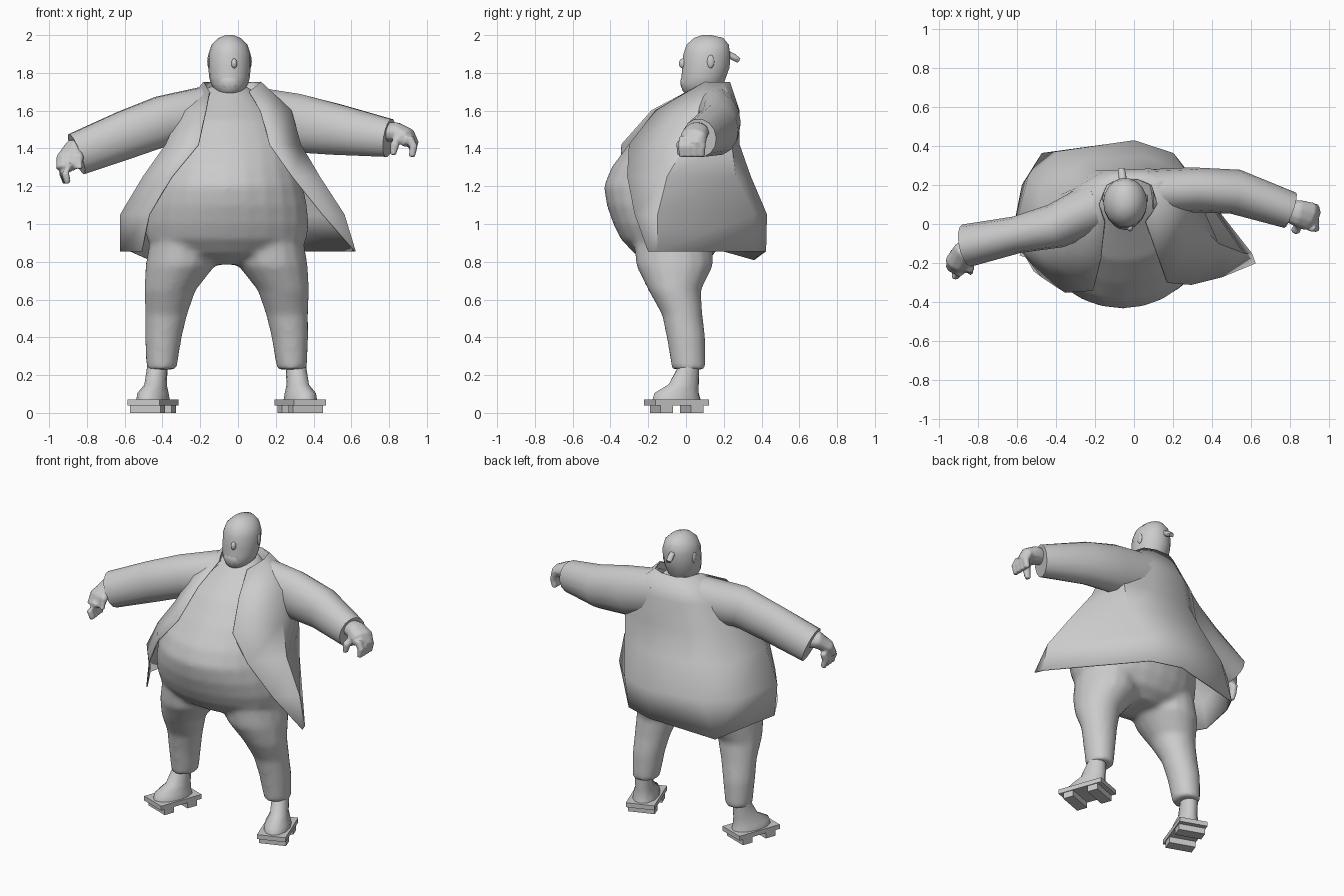
import bpy
import bmesh
import math
from mathutils import Vector, Matrix

if "Cube" in bpy.data.objects:
    bpy.data.objects.remove(bpy.data.objects["Cube"])

AXIS = -0.06          # the stance is symmetric about this x
SPLAY = math.radians(20)
parts = []

clay = bpy.data.materials.new("plain grey")
clay.use_nodes = True
clay.diffuse_color = (0.6, 0.6, 0.6, 1)
clay.node_tree.nodes["Principled BSDF"].inputs["Base Color"].default_value = clay.diffuse_color


def finish(name, bm):
    """Turn a bmesh into a named, coloured object."""
    bmesh.ops.recalc_face_normals(bm, faces=bm.faces)
    mesh = bpy.data.meshes.new(name)
    bm.to_mesh(mesh)
    bm.free()
    mesh.materials.append(clay)
    obj = bpy.data.objects.new(name, mesh)
    bpy.context.collection.objects.link(obj)
    parts.append(obj)
    return obj


def skin(name, rings, closed=True):
    """Bridge rows of points; closed rows become a capped solid."""
    bm = bmesh.new()
    rows = [[bm.verts.new(point) for point in ring] for ring in rings]
    count = len(rows[0])
    for low, high in zip(rows, rows[1:]):
        for i in range(count if closed else count - 1):
            j = (i + 1) % count
            bm.faces.new((low[i], low[j], high[j], high[i]))
    if closed:
        bm.faces.new(rows[0])
        bm.faces.new(rows[-1])
    return finish(name, bm)


def oval(centre, across, along, sides):
    angles = [math.tau * i / sides for i in range(sides)]
    return [centre + across * math.cos(a) + along * math.sin(a) for a in angles]


def loft(name, levels, sides=16, shift=0.0):
    """Horizontal ovals: height, centre x, centre y, radius x, radius y."""
    return skin(name, [oval(Vector((x + shift, y, z)), Vector((rx, 0, 0)), Vector((0, ry, 0)), sides)
                       for z, x, y, rx, ry in levels])


def limb(name, path, sides=12):
    """Tube along a path: x, y, z, radius sideways, radius upward."""
    points = [Vector(p[:3]) for p in path]
    rings = []
    for i, (point, knot) in enumerate(zip(points, path)):
        heading = points[min(i + 1, len(points) - 1)] - points[max(i - 1, 0)]
        heading.normalize()
        helper = Vector((0, 0, 1)) if abs(heading.z) < 0.9 else Vector((1, 0, 0))
        across = heading.cross(helper).normalized()
        up = across.cross(heading)
        rings.append(oval(point, across * knot[3], up * knot[4], sides))
    return skin(name, rings)


def blob(name, centre, size):
    bm = bmesh.new()
    bmesh.ops.create_uvsphere(bm, u_segments=12, v_segments=8, radius=1)
    bm.transform(Matrix.Translation(centre) @ Matrix.Diagonal((*size, 1)))
    return finish(name, bm)


def box(name, centre, size):
    bm = bmesh.new()
    bmesh.ops.create_cube(bm, size=1)
    bm.transform(Matrix.Translation(centre) @ Matrix.Diagonal((*size, 1)))
    return finish(name, bm)


def fuse(name, pieces, voxel, rounds):
    """Blend overlapping pieces into one soft form."""
    bpy.ops.object.select_all(action="DESELECT")
    for obj in pieces:
        obj.select_set(True)
        parts.remove(obj)
    bpy.context.view_layer.objects.active = pieces[0]
    bpy.ops.object.join()
    body = pieces[0]
    body.name = name
    remesh = body.modifiers.new("blend", "REMESH")
    remesh.mode = "VOXEL"
    remesh.voxel_size = voxel
    remesh.use_smooth_shade = True
    soften = body.modifiers.new("soften", "SMOOTH")
    soften.iterations = rounds
    parts.append(body)


# Belly, chest and hips
figure = [loft("torso", [
    (0.785, 0, -0.04, 0.14, 0.11),
    (0.84, 0, -0.06, 0.34, 0.21),
    (0.92, 0, -0.075, 0.425, 0.27),
    (1.0, 0, -0.085, 0.435, 0.3),
    (1.1, 0, -0.09, 0.425, 0.33),
    (1.2, 0, -0.08, 0.405, 0.355),
    (1.3, 0, -0.06, 0.38, 0.335),
    (1.42, 0.01, -0.02, 0.34, 0.285),
    (1.55, 0.01, 0.03, 0.28, 0.22),
    (1.65, 0.01, 0.09, 0.19, 0.15),
    (1.73, 0.01, 0.13, 0.1, 0.09)], sides=24, shift=AXIS)]

# Trouser legs, feet and two-toothed sandals
for label, side in (("left", 1), ("right", -1)):
    figure.append(loft(label + "_trouser_leg", [
        (z, side * reach, y, rx, ry) for z, reach, y, rx, ry in (
            (0.23, 0.345, 0.015, 0.08, 0.09),
            (0.4, 0.335, 0.0, 0.098, 0.103),
            (0.52, 0.32, -0.02, 0.112, 0.108),
            (0.65, 0.3, -0.06, 0.137, 0.14),
            (0.78, 0.245, -0.06, 0.185, 0.205),
            (0.95, 0.22, -0.07, 0.18, 0.21))], shift=AXIS))
    sandal = [
        loft(label + "_foot", [
            (0.07, 0, 0, 0.08, 0.135),
            (0.105, 0, 0, 0.075, 0.125),
            (0.15, 0, 0.04, 0.055, 0.085),
            (0.25, 0, 0.07, 0.055, 0.055)], sides=12),
        box(label + "_sandal_board", (0, 0, 0.055), (0.18, 0.3, 0.03)),
        box(label + "_sandal_front_tooth", (0, -0.085, 0.02), (0.17, 0.07, 0.04)),
        box(label + "_sandal_back_tooth", (0, 0.085, 0.02), (0.17, 0.07, 0.04))]
    for obj in sandal:
        obj.data.transform(Matrix.Translation((AXIS + side * 0.39, -0.05, 0))
                           @ Matrix.Rotation(side * SPLAY, 4, "Z"))
fuse("body_and_trousers", figure, 0.018, 6)

# Open coat: each row runs from the right front edge round the back to the left
coat_rows = [
    (1.75, [(-.15, .01), (-.18, .1), (-.14, .2), (-.08, .23), (.02, .23), (.09, .2), (.12, .1), (.06, .01)]),
    (1.6, [(-.17, -.18), (-.3, -.05), (-.3, .18), (-.15, .27), (.08, .28), (.25, .25), (.28, .06), (.12, -.16)]),
    (1.42, [(-.21, -.34), (-.38, -.12), (-.37, .15), (-.2, .27), (.08, .28), (.28, .24), (.33, 0), (.17, -.3)]),
    (1.25, [(-.35, -.35), (-.5, -.13), (-.48, .18), (-.25, .33), (.06, .34), (.27, .26), (.43, -.1), (.29, -.31)]),
    (1.05, [(-.47, -.27), (-.62, -.08), (-.54, .24), (-.38, .37), (0, .425), (.2, .36), (.56, -.15), (.45, -.27)]),
    (0.855, [(-.51, -.24), (-.62, -.05), (-.57, .2), (-.47, .36), (-.03, .42), (.17, .36), (.6, -.15), (.62, -.2)])]
rows = [[Vector((x, y, z)) for x, y in row] for z, row in coat_rows]
rows[-1][3].z -= 0.045
for corner in (rows[0][0], rows[0][-1]):
    corner.z -= 0.05
coat = skin("open_coat", rows, closed=False)
cloth = coat.modifiers.new("cloth thickness", "SOLIDIFY")
cloth.thickness = 0.008
cloth.offset = 0

# Sleeves
limb("right_sleeve", [
    (-.17, .1, 1.58, .13, .15),
    (-.4, -.01, 1.545, .115, .135),
    (-.6, -.055, 1.47, .095, .13),
    (-.855, -.11, 1.37, .11, .115)], sides=14)
limb("left_sleeve", [
    (.07, .16, 1.58, .12, .15),
    (.3, .175, 1.535, .115, .16),
    (.52, .165, 1.5, .115, .138),
    (.8, .07, 1.455, .095, .103)], sides=14)

# Hands with curled fingers
right_hand = [limb("right_palm", [
    (-.8, -.1, 1.4, .05, .05),
    (-.87, -.15, 1.395, .065, .055),
    (-.905, -.2, 1.345, .065, .045),
    (-.91, -.23, 1.29, .055, .035)], sides=10)]
left_hand = [limb("left_palm", [
    (.76, .07, 1.49, .05, .05),
    (.84, .055, 1.485, .07, .055),
    (.895, .04, 1.465, .075, .045),
    (.915, .025, 1.42, .065, .03)], sides=10)]
for i, name in enumerate(("index", "middle", "ring", "little")):
    step = i * 0.034
    right_hand.append(limb("right_" + name + "_finger", [
        (-.89 - step * .3, -.25 + step, 1.32, .024, .024),
        (-.915 - step * .1, -.265 + step, 1.265, .023, .023),
        (-.9 - step * .1, -.26 + step, 1.215, .018, .018)], sides=8))
    left_hand.append(limb("left_" + name + "_finger", [
        (.905, -.015 + step, 1.46, .025, .025),
        (.93, -.02 + step, 1.41, .023, .023),
        (.92, -.02 + step, 1.355, .018, .018)], sides=8))
right_hand.append(limb("right_thumb", [
    (-.86, -.17, 1.39, .03, .03),
    (-.84, -.23, 1.35, .026, .026),
    (-.835, -.25, 1.29, .017, .017)], sides=8))
left_hand.append(limb("left_thumb", [
    (.85, .01, 1.47, .03, .03),
    (.83, -.03, 1.42, .026, .026),
    (.82, -.03, 1.365, .017, .017)], sides=8))
fuse("right_hand", right_hand, 0.009, 3)
fuse("left_hand", left_hand, 0.009, 3)

# Head, face and hair knot
HEAD = -0.045
loft("head", [
    (1.68, 0, 0.09, 0.055, 0.08),
    (1.705, 0, 0.08, 0.075, 0.1),
    (1.74, 0, 0.085, 0.098, 0.115),
    (1.78, 0, 0.095, 0.108, 0.12),
    (1.83, 0, 0.105, 0.112, 0.128),
    (1.9, 0, 0.11, 0.112, 0.126),
    (1.95, 0, 0.115, 0.095, 0.113),
    (1.985, 0, 0.12, 0.058, 0.078),
    (2.0, 0, 0.11, 0.02, 0.025)], sides=18, shift=HEAD)
blob("nose", (HEAD + 0.025, -0.018, 1.85), (0.016, 0.02, 0.026))
blob("mouth_and_chin", (HEAD, 0.005, 1.75), (0.06, 0.035, 0.05))
for label, side in (("left", 1), ("right", -1)):
    blob(label + "_ear", (HEAD + side * 0.108, 0.13, 1.86), (0.01, 0.02, 0.035))
limb("hair_knot", [
    (-.055, .2, 1.91, .018, .018),
    (-.06, .25, 1.885, .02, .018),
    (-.065, .28, 1.865, .018, .014)], sides=8)

# Smooth shading with crisp hems and corners
bpy.ops.object.select_all(action="DESELECT")
for obj in parts:
    obj.select_set(True)
bpy.context.view_layer.objects.active = parts[0]
bpy.ops.object.shade_smooth_by_angle(angle=math.radians(50))
